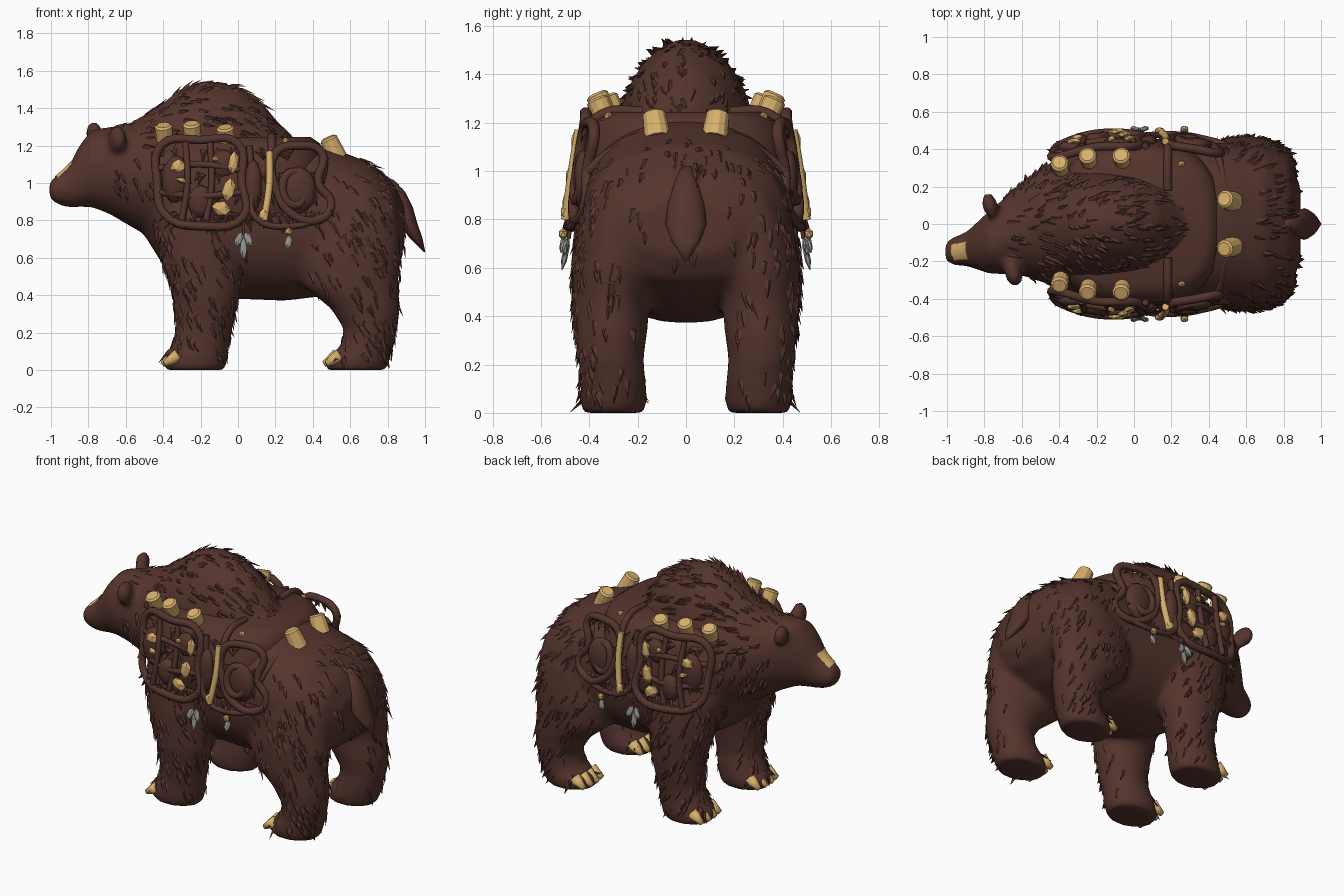
import bpy, bmesh, random
from math import cos, sin, pi
from mathutils import Vector, Matrix, Euler

rng = random.Random(7)
cube = bpy.data.objects.get("Cube")
if cube:
    bpy.data.objects.remove(cube, do_unlink=True)


def material(name, rgb):
    m = bpy.data.materials.new(name)
    m.use_nodes = True
    m.diffuse_color = (*rgb, 1)
    m.node_tree.nodes["Principled BSDF"].inputs["Base Color"].default_value = (*rgb, 1)
    return m


BROWN = material("dark_brown", (0.09, 0.034, 0.026))
TAN = material("horn_tan", (0.68, 0.43, 0.15))
GREY = material("feather_grey", (0.28, 0.28, 0.27))


def finish(name, bm, mat, smooth=False):
    bmesh.ops.recalc_face_normals(bm, faces=bm.faces)
    mesh = bpy.data.meshes.new(name)
    bm.to_mesh(mesh)
    bm.free()
    ob = bpy.data.objects.new(name, mesh)
    bpy.context.collection.objects.link(ob)
    mesh.materials.append(mat)
    for p in mesh.polygons:
        p.use_smooth = smooth
    return ob


def spow(v, e):
    return (1 if v > 0 else -1) * abs(v) ** (2 / e)


def loft(bm, rings, axis, e=2.0, n=32, side=1):
    """Skin oval rings; each ring is centre, half size a, half size b, across the axis."""
    rows = []
    for x, y, z, a, b in rings:
        row = []
        for i in range(n):
            u, v = a * spow(cos(2 * pi * i / n), e), b * spow(sin(2 * pi * i / n), e)
            off = (0, u, v) if axis == "X" else (u, v, 0)
            row.append(bm.verts.new((x + off[0], side * (y + off[1]), z + off[2])))
        rows.append(row)
    for r, q in zip(rows, rows[1:]):
        for i in range(n):
            j = (i + 1) % n
            bm.faces.new((r[i], r[j], q[j], q[i]))
    bm.faces.new(rows[0])
    bm.faces.new(rows[-1])


def along(stations):
    """Turn x, y, bottom, top, half width into rings."""
    return [(x, y, (lo + hi) / 2, w, (hi - lo) / 2) for x, y, lo, hi, w in stations]


def blob(bm, loc, scale, rot=(0, 0, 0), detail=2):
    m = Matrix.LocRotScale(Vector(loc), Euler(rot), Vector(scale))
    bmesh.ops.create_icosphere(bm, subdivisions=detail, radius=1, matrix=m)


def cone(bm, loc, direction, r1, r2, depth, sides=12):
    q = Vector(direction).to_track_quat("Z", "Y")
    m = Matrix.LocRotScale(Vector(loc), q, None)
    bmesh.ops.create_cone(bm, cap_ends=True, segments=sides, radius1=r1, radius2=r2,
                          depth=depth, matrix=m)


def stub(bm, loc, direction, r1, r2, depth):
    """Blunt horn: a frustum with a shallow chamfered tip."""
    d = Vector(direction).normalized()
    cone(bm, loc, d, r1, r2, depth)
    cone(bm, Vector(loc) + d * (depth / 2 + .005), d, r2, r2 * .75, .01)


def tuft(bm, p, d, n, length, width):
    s = d.cross(n).normalized() * width
    a, b = bm.verts.new(p + s - n * .012), bm.verts.new(p - s - n * .012)
    c, t = bm.verts.new(p + n * width * .15 + d * length * .3), bm.verts.new(p + d * length)
    for f in ((a, b, c), (a, c, t), (c, b, t), (b, a, t)):
        bm.faces.new(f)


def rope(name, paths, radius, mat, closed=False):
    cu = bpy.data.curves.new(name, "CURVE")
    cu.dimensions = "3D"
    cu.bevel_depth, cu.bevel_resolution, cu.resolution_u = radius, 2, 5
    cu.use_fill_caps = True
    for pts in paths:
        sp = cu.splines.new("BEZIER")
        sp.bezier_points.add(len(pts) - 1)
        for bp, p in zip(sp.bezier_points, pts):
            bp.co = p
            bp.handle_left_type = bp.handle_right_type = "AUTO"
        sp.use_cyclic_u = closed
    cu.materials.append(mat)
    ob = bpy.data.objects.new(name, cu)
    bpy.context.collection.objects.link(ob)


# Body: torso, shoulder hump, turned neck and head, ears and legs fused into one skin
bm = bmesh.new()
loft(bm, along([(-.5, 0, .72, 1.2, .22), (-.4, 0, .56, 1.26, .36), (-.2, 0, .44, 1.28, .42),
                (0, 0, .38, 1.28, .43), (.25, 0, .37, 1.25, .43), (.5, 0, .4, 1.19, .43),
                (.7, 0, .47, 1.11, .42), (.83, 0, .55, 1, .35), (.89, 0, .65, .88, .2)]), "X", 2.25)
loft(bm, along([(-.6, 0, .85, 1.3, .2), (-.4, 0, .75, 1.43, .28), (-.3, 0, .8, 1.51, .28),
                (-.18, 0, .8, 1.55, .28), (0, 0, .8, 1.52, .26), (.13, 0, .8, 1.43, .22),
                (.27, 0, .9, 1.26, .14)]), "X", 1.8)
loft(bm, along([(-.35, 0, .62, 1.36, .34), (-.47, 0, .71, 1.36, .32), (-.58, -.02, .77, 1.32, .26),
                (-.68, -.06, .83, 1.3, .21), (-.78, -.1, .87, 1.29, .165),
                (-.85, -.12, .87, 1.2, .12), (-.9, -.135, .865, 1.1, .09),
                (-.97, -.145, .885, 1.04, .075), (-1.01, -.15, .92, 1.01, .05)]), "X")
blob(bm, (-.645, -.265, 1.235), (.048, .08, .08), (0, 0, .3))
blob(bm, (-.77, .1, 1.265), (.045, .075, .07), (0, 0, .3))
front_leg = [(-.23, .3, 0, .165, .13), (-.23, .3, .06, .175, .14), (-.2, .3, .13, .155, .135),
             (-.18, .31, .22, .15, .13), (-.17, .315, .4, .18, .155), (-.19, .31, .6, .22, .165),
             (-.22, .28, .8, .23, .18), (-.22, .25, 1, .2, .17)]
rear_leg = [(.63, .3, 0, .165, .13), (.64, .3, .06, .175, .14), (.69, .3, .13, .14, .135),
            (.71, .31, .22, .145, .135), (.68, .31, .33, .185, .15), (.6, .31, .45, .255, .16),
            (.59, .3, .6, .28, .17), (.6, .27, .8, .26, .17), (.6, .22, .95, .2, .14)]
for s in (1, -1):
    loft(bm, front_leg, "Z", side=s)
    loft(bm, rear_leg, "Z", side=s)
body = finish("body", bm, BROWN, True)
rm = body.modifiers.new("fuse", "REMESH")
rm.mode, rm.voxel_size, rm.use_smooth_shade = "VOXEL", .02, True
sm = body.modifiers.new("soften", "SMOOTH")
sm.factor, sm.iterations = .5, 10

# Tail
bm = bmesh.new()
loft(bm, [(.81, 0, 1.02, .02, .02), (.85, 0, .95, .045, .05), (.88, 0, .87, .055, .075),
          (.91, 0, .78, .05, .085), (.95, 0, .71, .035, .06), (.998, 0, .63, .004, .006)], "Z", n=16)
finish("tail", bm, BROWN, True)

# Fur tufts scattered over the skin, lying close, backwards and downwards
bpy.context.view_layer.update()
skin = body.evaluated_get(bpy.context.evaluated_depsgraph_get()).to_mesh()
bm = bmesh.new()
polys = list(skin.polygons)
for poly in rng.sample(polys, min(len(polys), 1900)):
    p, n = poly.center.copy(), poly.normal.copy()
    under_gear = -.42 < p.x < .45 and p.z > .78 and abs(p.y) > .25
    near_ear = (p - Vector((-.645, -.265, 1.235))).length < .12
    flank = .03 < p.x < .36 and p.z < .8
    loin = .25 < p.x < .62 and p.z > 1.08
    bare = p.x < -.7 or p.z < .08 or n.z < -.35 or (abs(p.y) < .2 and p.z < .6)
    thin_rump = n.x > .75 and p.z < 1.1 and rng.random() < .6
    if under_gear or near_ear or flank or loin or bare or thin_rump:
        continue
    flow = Vector((.7, 0, -.25)) if p.z > 1.15 else Vector((.45, 0, -.9))
    flow += Vector((rng.uniform(-.2, .2), rng.uniform(-.2, .2), 0))
    flow = (flow - n * flow.dot(n)).normalized()
    d = (flow + n * rng.uniform(.04, .2)).normalized()
    tuft(bm, p, d, n, rng.uniform(.07, .11), rng.uniform(.018, .03))
finish("fur_tufts", bm, BROWN)

# Nose patch wrapped onto the snout
bm = bmesh.new()
bmesh.ops.create_grid(bm, x_segments=10, y_segments=10, size=1, matrix=Matrix.LocRotScale(
    Vector((-.95, -.15, 1.085)), Euler((0, -.8, .15)), Vector((.052, .065, 1))))
nose = finish("nose_patch", bm, TAN, True)
sw = nose.modifiers.new("wrap", "SHRINKWRAP")
sw.target, sw.offset, sw.wrap_mode = body, .006, "ABOVE_SURFACE"

# Saddle blanket
bm = bmesh.new()
loft(bm, [(.02, 0, .8, .41, .43), (.02, 0, .84, .43, .455), (.02, 0, 1.0, .44, .45),
          (.02, 0, 1.15, .44, .42), (.02, 0, 1.21, .42, .38), (.02, 0, 1.245, .37, .32)], "Z", 2.8, 48)
finish("saddle_blanket", bm, BROWN, True)

# Gear, claws and ornaments on both sides
for s, tag in ((1, "left"), (-1, "right")):
    def on(x, z, off=0.0):
        """Point on the gear's outer side, curving in towards both ends."""
        taper = max(0, -.28 - x) * .45 + max(0, x - .25) * .22
        return Vector((x, s * (.41 + (1.25 - z) * .15 + off - taper), z))

    rope("pack_frame_" + tag, [
        [on(-.41, 1.2), on(-.2, 1.23), on(0, 1.21), on(.02, 1), on(.03, .82), on(-.2, .77),
         on(-.39, .83), on(-.43, 1)],
        [on(.2, 1.16), on(.32, 1.2), on(.45, 1.16), on(.43, 1), on(.5, .88), on(.42, .8),
         on(.28, .84), on(.21, .95)],
        [on(.24, 1.0), on(.31, 1.06), on(.36, .97), on(.3, .88)]], .024, BROWN, True)
    rope("pack_straps_" + tag, [
        [on(-.42, 1.08), on(-.2, 1.1, .01), on(.02, 1.07)],
        [on(-.42, .95), on(-.2, .93, .01), on(.02, .95)],
        [on(-.28, 1.22), on(-.27, 1, .01), on(-.3, .8)],
        [on(-.15, 1.23), on(-.14, 1, .01), on(-.17, .8)],
        [on(.06, 1.2), on(.08, 1), on(.09, .82), on(.3, .77), on(.45, .82)]], .018, BROWN)
    rope("back_strap_" + tag, [
        [(.18, s * .18, 1.245), (.18, s * .33, 1.24), on(.18, 1.17, -.015), on(.17, 1.1, -.02)],
        [(.5, s * .13, 1.15), (.48, s * .22, 1.13), (.46, s * .32, 1.07), on(.44, 1.0)]], .022, BROWN)
    rope("long_bone_" + tag, [[on(.168, 1.17, .02), on(.168, 1, .022), on(.14, .8, .02)]], .019, TAN)

    # Pouches
    bm = bmesh.new()
    for x, z, a, c in ((-.33, 1.02, .08, .13), (-.2, .9, .07, .09), (-.08, 1.1, .08, .08),
                       (.08, .98, .05, .15), (.32, .96, .1, .13)):
        blob(bm, on(x, z, -.014), (a, .042, c))
    finish("pouches_" + tag, bm, BROWN, True)

    # Ragged scraps along the gear
    bm = bmesh.new()
    out = Vector((0, s, 0))
    for i in range(110):
        p = on(rng.uniform(-.43, .42), rng.choice((.8, .84, .95, 1.05, 1.18)), .005)
        d = Vector((rng.uniform(-.7, .7), s * .12, -.7)).normalized()
        tuft(bm, p, d, out, rng.uniform(.05, .08), .02)
    finish("leather_scraps_" + tag, bm, BROWN)

    # Horn stubs on the shoulder and rump
    bm = bmesh.new()
    for x, y, z in ((-.395, .31, 1.265), (-.245, .35, 1.275), (-.065, .35, 1.255)):
        stub(bm, (x, s * y, z), (-.1, s * .45, 1), .045, .048, .08)
    stub(bm, (.508, s * .125, 1.185), (-.45, s * .15, 1), .056, .048, .11)
    finish("horn_stubs_" + tag, bm, TAN)

    # Bone plates and small skull
    bm = bmesh.new()
    for x, z, a, c, r in ((-.025, 1.11, .03, .065, .1), (-.05, .965, .038, .066, .2),
                          (-.09, .865, .055, .04, .5), (-.32, 1.09, .044, .038, 0),
                          (-.3, 1.015, .036, .016, .3), (-.12, 1.13, .022, .016, 0),
                          (.137, .83, .03, .035, 0), (.27, .74, .024, .024, 0)):
        blob(bm, on(x, z, .026), (a, .02, c), (0, r, 0), 1)
    blob(bm, (.255, s * .32, 1.22), (.022, .02, .025), detail=1)
    finish("bone_plates_" + tag, bm, TAN)

    # Hanging feathers and their cords
    rope("cords_" + tag, [[on(.03, .82), on(.03, .73)], [on(.27, .8), on(.27, .72)]], .008, BROWN)
    bm = bmesh.new()
    for x, z, c, r in ((.03, .66, .075, 0), (.005, .7, .045, .4), (.055, .7, .045, -.4),
                       (.27, .685, .04, .2)):
        blob(bm, on(x, z, abs(r) * .04), (.022, .014, c), (s * .2, r, 0), 1)
    finish("feathers_" + tag, bm, GREY)

    # Claws
    bm = bmesh.new()
    for x0 in (-.375, .49):
        for i in range(4):
            t = i - 1.5
            cone(bm, (x0 + abs(t) * .012, s * .3 + t * .06, .054), (-1, t * .1, -.6),
                 .04, .016, .085, 8)
    finish("claws_" + tag, bm, TAN, True)
